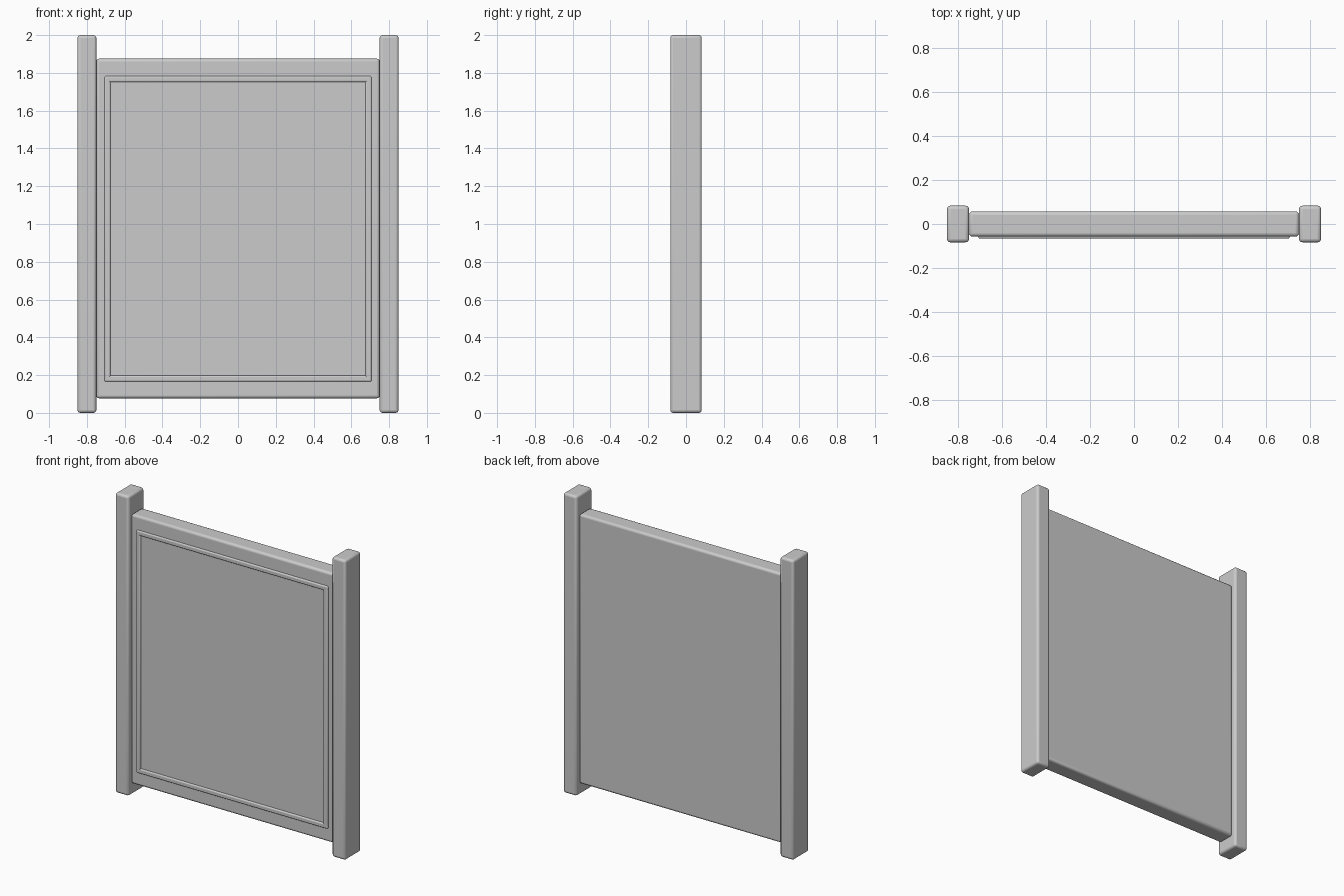
import bpy

if "Cube" in bpy.data.objects:
    bpy.data.objects.remove(bpy.data.objects["Cube"])


def rounded_box(name, lo, hi, radius, segments=3):
    """Box between two corners with rounded edges."""
    size = [b - a for a, b in zip(lo, hi)]
    centre = [(a + b) / 2 for a, b in zip(lo, hi)]
    bpy.ops.mesh.primitive_cube_add(size=1, location=centre)
    ob = bpy.context.object
    ob.name = name
    ob.scale = size
    bpy.ops.object.transform_apply(location=False, rotation=False, scale=True)
    bev = ob.modifiers.new("rounded_edges", 'BEVEL')
    bev.width = radius
    bev.segments = segments
    bpy.ops.object.shade_smooth_by_angle(angle=0.6)
    return ob


# Main panel between the posts
rounded_box("panel", (-0.75, -0.057, 0.077), (0.75, 0.057, 1.875), 0.015)

# Side posts and vertical trim strips
for side, s in (("left", -1), ("right", 1)):
    x0, x1 = sorted((s * 0.75, s * 0.85))
    rounded_box(f"{side}_post", (x0, -0.083, 0), (x1, 0.083, 2), 0.015)
    x0, x1 = sorted((s * 0.675, s * 0.707))
    rounded_box(f"{side}_trim", (x0, -0.067, 0.165), (x1, -0.04, 1.783), 0.008)

# Horizontal trim strips
for name, z in (("bottom", 0.165), ("top", 1.751)):
    rounded_box(f"{name}_trim", (-0.707, -0.067, z), (0.707, -0.04, z + 0.032), 0.008)
